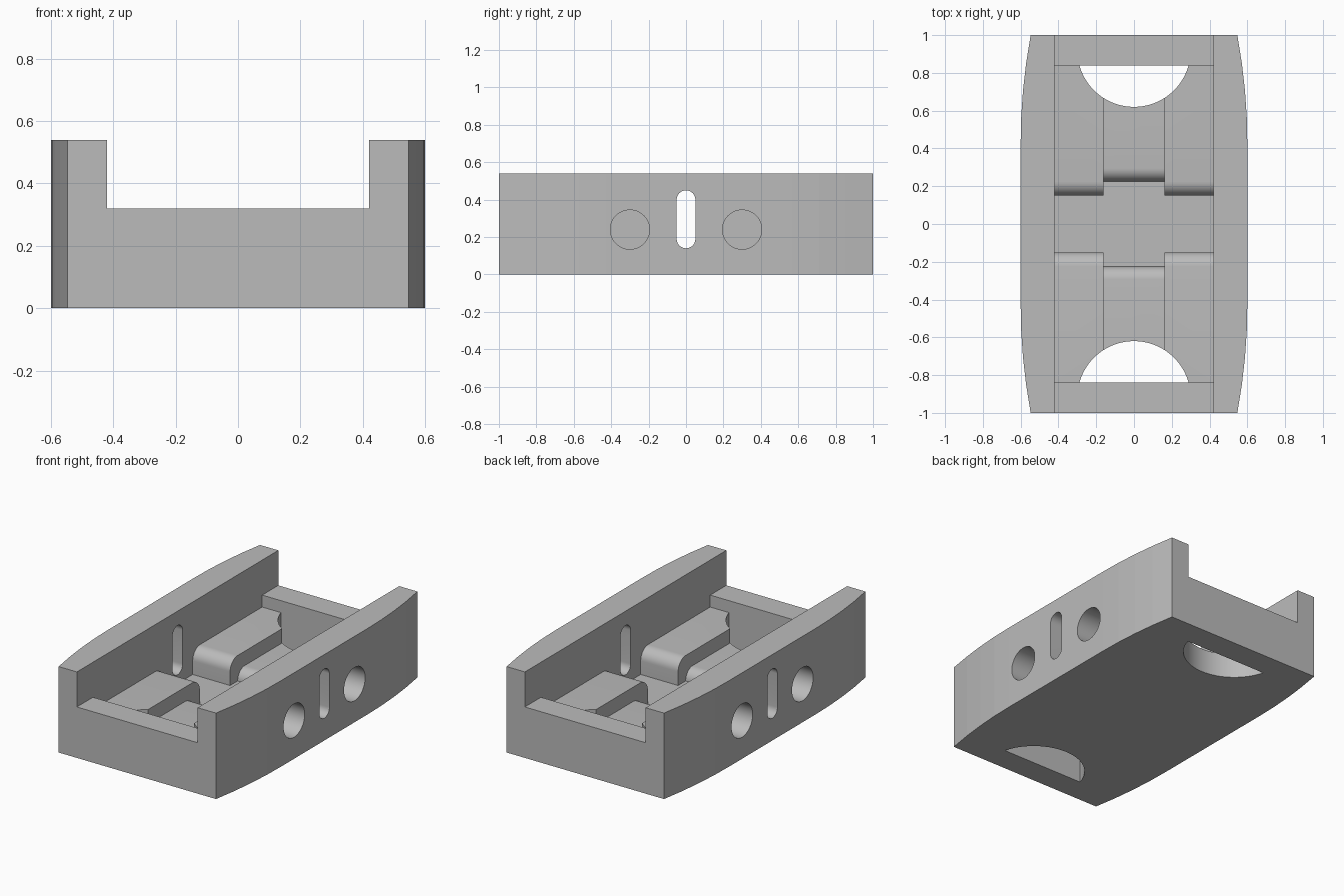
import bpy
import bmesh
from math import sin, cos, pi, sqrt
from mathutils import Vector

cube = bpy.data.objects.get("Cube")
if cube:
    bpy.data.objects.remove(cube, do_unlink=True)

grey = bpy.data.materials.new("plain grey")
grey.use_nodes = True
colour = (0.5, 0.5, 0.5, 1)
grey.diffuse_color = colour
grey.node_tree.nodes["Principled BSDF"].inputs["Base Color"].default_value = colour


def prism(name, profile, axis, low, high):
    """Extrude a 2D profile along an axis: x takes (y, z), z takes (x, y)."""
    bm = bmesh.new()
    place = {"x": lambda a, b, t: Vector((t, a, b)),
             "z": lambda a, b, t: Vector((a, b, t))}[axis]
    face = bm.faces.new([bm.verts.new(place(a, b, low)) for a, b in profile])
    grown = bmesh.ops.extrude_face_region(bm, geom=[face])["geom"]
    shift = place(0, 0, high - low)
    bmesh.ops.translate(bm, vec=shift, verts=[v for v in grown if isinstance(v, bmesh.types.BMVert)])
    bmesh.ops.recalc_face_normals(bm, faces=bm.faces)
    mesh = bpy.data.meshes.new(name)
    bm.to_mesh(mesh)
    bm.free()
    mesh.materials.append(grey)
    obj = bpy.data.objects.new(name, mesh)
    bpy.context.collection.objects.link(obj)
    return obj


def box(x, y):
    return [(-x, -y), (x, -y), (x, y), (-x, y)]


def arc(cx, cy, r, start, end, steps):
    angles = [start + (end - start) * i / steps for i in range(steps + 1)]
    return [(cx + r * cos(a), cy + r * sin(a)) for a in angles]


def well(edge, floor, top, r):
    """Cavity section: a central well between two blocks with rounded edges."""
    half = [(edge, floor)] + arc(edge + r, top - r, r, pi, pi / 2, 10)
    half += [(0.84, top), (0.84, 0.7)]
    return half + [(-y, z) for y, z in reversed(half)]


# Body with gently bowed sides
bow = [(0.6 - 0.163 * (y - 0.43) ** 2, y) for y in (0.43, 0.57, 0.71, 0.85, 1.0)]
right_half = [(x, -y) for x, y in reversed(bow)] + bow
outline = right_half + [(-x, -y) for x, y in right_half]
body = prism("tray_body", outline, "z", 0, 0.54)

# Open channel along the top, and the stepped cavity below it
FLOOR = 0.085
cutters = [prism("channel_cutter", box(0.42, 1.2), "z", 0.32, 0.8)]
side_well = well(0.15, FLOOR, 0.245, 0.075)
cutters.append(prism("left_cavity_cutter", side_well, "x", 0.16, 0.42))
cutters.append(prism("right_cavity_cutter", side_well, "x", -0.42, -0.16))
cutters.append(prism("middle_cavity_cutter", well(0.225, FLOOR, 0.155, 0.07), "x", -0.1602, 0.1602))

for s in (-1, 1):
    # Segment-shaped opening through the floor at each end
    start = math_angle = pi + 0.27
    segment = [(x, s * y) for x, y in arc(0, 0.92, 0.3, start, 2 * pi - 0.27, 32)]
    cutters.append(prism("end_opening_cutter", segment, "z", -0.1, 0.3))
    # Blind round holes in the outer sides
    for y in (-0.3, 0.3):
        circle = arc(y, 0.24, 0.105, 0, 2 * pi, 48)[:-1]
        low, high = sorted((s * 0.44, s * 0.8))
        cutters.append(prism("round_hole_cutter", circle, "x", low, high))

# Upright slot through both walls
slot = arc(0, 0.4, 0.05, 0, pi, 16) + arc(0, 0.19, 0.05, pi, 2 * pi, 16)
cutters.append(prism("slot_cutter", slot, "x", -0.8, 0.8))

bpy.context.view_layer.objects.active = body
for cutter in cutters:
    cutter.hide_render = True
    cut = body.modifiers.new(cutter.name, "BOOLEAN")
    cut.operation = "DIFFERENCE"
    cut.solver = "EXACT"
    cut.object = cutter
    bpy.ops.object.modifier_apply(modifier=cut.name)
for cutter in cutters:
    bpy.data.objects.remove(cutter, do_unlink=True)

# Smooth the rounded parts, keep the outer walls faceted
bpy.ops.object.select_all(action="DESELECT")
body.select_set(True)
bpy.ops.object.shade_smooth_by_angle(angle=pi / 6)
for face in body.data.polygons:
    if abs(face.normal.x) > 0.97 and abs(face.center.x) > 0.5:
        face.use_smooth = False
